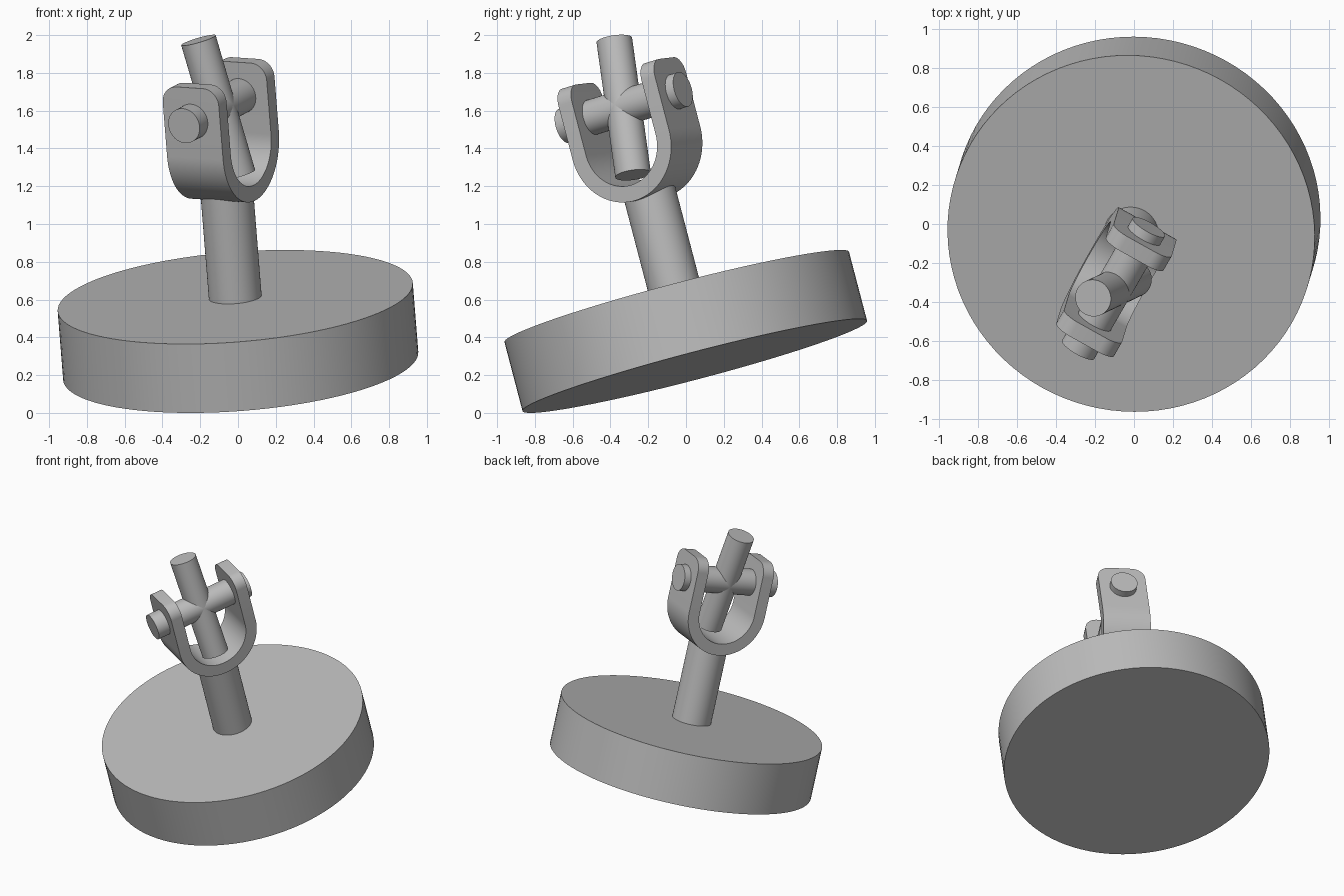
import bpy, bmesh
from math import sin, cos, pi, radians
from mathutils import Vector, Matrix

cube = bpy.data.objects.get("Cube")
if cube:
    bpy.data.objects.remove(cube, do_unlink=True)

grey = bpy.data.materials.new("plain grey")
grey.use_nodes = True
COLOUR = (0.5, 0.5, 0.5, 1)
grey.diffuse_color = COLOUR
grey.node_tree.nodes["Principled BSDF"].inputs["Base Color"].default_value = COLOUR

# Tilted frame: Z along the stem, Y along the hinge pin, X across the yoke
up = Vector((-0.08, -0.262, 1)).normalized()
pin_dir = Vector((0.5, 0.866, 0))
pin_dir.z = -(pin_dir.x * up.x + pin_dir.y * up.y) / up.z
pin_dir.normalize()
across = pin_dir.cross(up)
FRAME = Matrix((across, pin_dir, up)).transposed().to_4x4()
FRAME.translation = (0.0145, 0.0465, 0.249)

BASE_R, BASE_H = 0.943, 0.378
STEM_R = 0.14
YOKE_R, YOKE_T, YOKE_W = 0.305, 0.085, 0.34
ARC_Z, LUG_H = 1.223, 0.385
ROD_R, ROD_L = 0.095, 0.75
CROSS = Vector((0, -0.02, ARC_Z + 0.2))


def finish(name, bm):
    bmesh.ops.recalc_face_normals(bm, faces=bm.faces)
    mesh = bpy.data.meshes.new(name)
    bm.to_mesh(mesh)
    bm.free()
    mesh.materials.append(grey)
    obj = bpy.data.objects.new(name, mesh)
    bpy.context.collection.objects.link(obj)
    obj.matrix_world = FRAME
    bpy.ops.object.select_all(action='DESELECT')
    obj.select_set(True)
    bpy.context.view_layer.objects.active = obj
    bpy.ops.object.shade_smooth_by_angle(angle=radians(30))
    return obj


def cylinder(name, radius, length, centre, turn=Matrix()):
    bm = bmesh.new()
    bmesh.ops.create_cone(bm, cap_ends=True, segments=96, radius1=radius,
                          radius2=radius, depth=length,
                          matrix=Matrix.Translation(centre) @ turn)
    return finish(name, bm)


# Base and stem
cylinder("base_disc", BASE_R, BASE_H, (0, 0, BASE_H / 2))
stem_top = ARC_Z - YOKE_R + YOKE_T / 2
cylinder("stem", STEM_R, stem_top - BASE_H, (0, 0, (stem_top + BASE_H) / 2))


# U-shaped yoke: profile swept across its width, lug corners rounded
def u_path(bm, radius, steps=48):
    pts = [(-radius, LUG_H)]
    for i in range(steps + 1):
        a = pi + pi * i / steps
        pts.append((radius * cos(a), radius * sin(a)))
    pts.append((radius, LUG_H))
    return [bm.verts.new((-YOKE_W / 2, y, ARC_Z + z)) for y, z in pts]


bm = bmesh.new()
outer, inner = u_path(bm, YOKE_R), u_path(bm, YOKE_R - YOKE_T)
for i in range(len(outer) - 1):
    bm.faces.new((outer[i], outer[i + 1], inner[i + 1], inner[i]))
swept = bmesh.ops.extrude_face_region(bm, geom=bm.faces[:])["geom"]
bmesh.ops.translate(bm, vec=(YOKE_W, 0, 0),
                    verts=[g for g in swept if isinstance(g, bmesh.types.BMVert)])
top = ARC_Z + LUG_H - 0.001
corners = [e for e in bm.edges
           if all(v.co.z > top for v in e.verts)
           and abs(e.verts[0].co.x - e.verts[1].co.x) < 0.001]
bmesh.ops.bevel(bm, geom=corners, offset=0.09, segments=10, profile=0.5,
                affect='EDGES')
finish("yoke", bm)

# Cross: hinge pin through the lugs and tilted rod
cylinder("hinge_pin", ROD_R, ROD_L, CROSS, Matrix.Rotation(pi / 2, 4, 'X'))
cylinder("tilted_rod", ROD_R, ROD_L, CROSS, Matrix.Rotation(radians(-13.5), 4, 'Y'))
